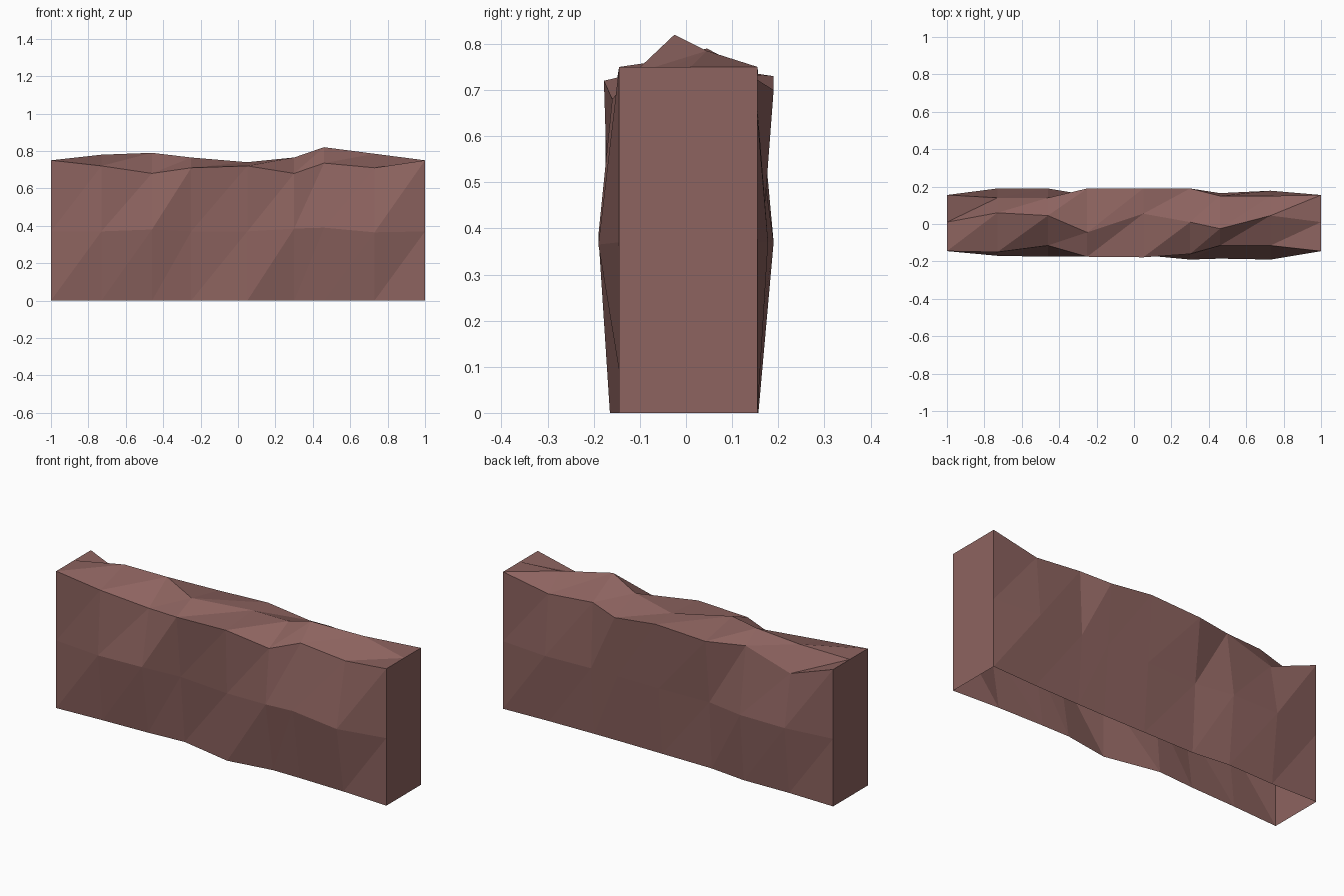
import bpy, bmesh

# Column positions along the wall
X = [-1, -.73, -.46, -.25, .05, .30, .46, .73, 1]
# Rows run up the front, over the ridge and down the back (depth y, height z)
Y = [
    [-.145, -.13, -.12, -.105, -.165, -.125, -.125, -.13, -.145],  # front base
    [-.145, -.17, -.175, -.14, -.167, -.19, -.185, -.19, -.145],   # front middle
    [-.145, -.15, -.115, -.175, -.178, -.16, -.115, -.115, -.145], # front top
    [.01, .06, .045, -.045, .055, .01, -.025, .045, .01],          # ridge
    [.155, .14, .14, .19, .19, .19, .15, .15, .155],               # back top
    [.155, .19, .19, .155, .165, .165, .165, .178, .155],          # back middle
    [.155, .15, .157, .135, .135, .135, .137, .143, .155],         # back base
]
Z = [
    [0] * 9,
    [.37, .37, .38, .37, .37, .385, .39, .365, .37],
    [.75, .72, .68, .71, .72, .68, .735, .71, .75],
    [.75, .78, .79, .765, .74, .765, .82, .785, .75],
    [.75, .65, .73, .717, .73, .70, .725, .70, .75],
    [.37] * 9,
    [0] * 9,
]

stone = bpy.data.materials.new("reddish brown stone")
stone.diffuse_color = (.266, .125, .115, 1)

bm = bmesh.new()
grid = [[bm.verts.new((x, y, z)) for x, y, z in zip(X, ys, zs)] for ys, zs in zip(Y, Z)]

# Faceted skin: every cell is split along the same diagonal
for lo, hi in zip(grid, grid[1:]):
    for i in range(len(X) - 1):
        bm.faces.new((lo[i], lo[i + 1], hi[i + 1]))
        bm.faces.new((lo[i], hi[i + 1], hi[i]))

# Flat end caps; the underside stays open
bm.faces.new([row[-1] for row in reversed(grid)][::-1])
bm.faces.new([row[0] for row in reversed(grid)])
bmesh.ops.recalc_face_normals(bm, faces=bm.faces)

mesh = bpy.data.meshes.new("stone_wall")
bm.to_mesh(mesh)
bm.free()
mesh.materials.append(stone)
wall = bpy.data.objects.new("stone_wall", mesh)
bpy.context.collection.objects.link(wall)
